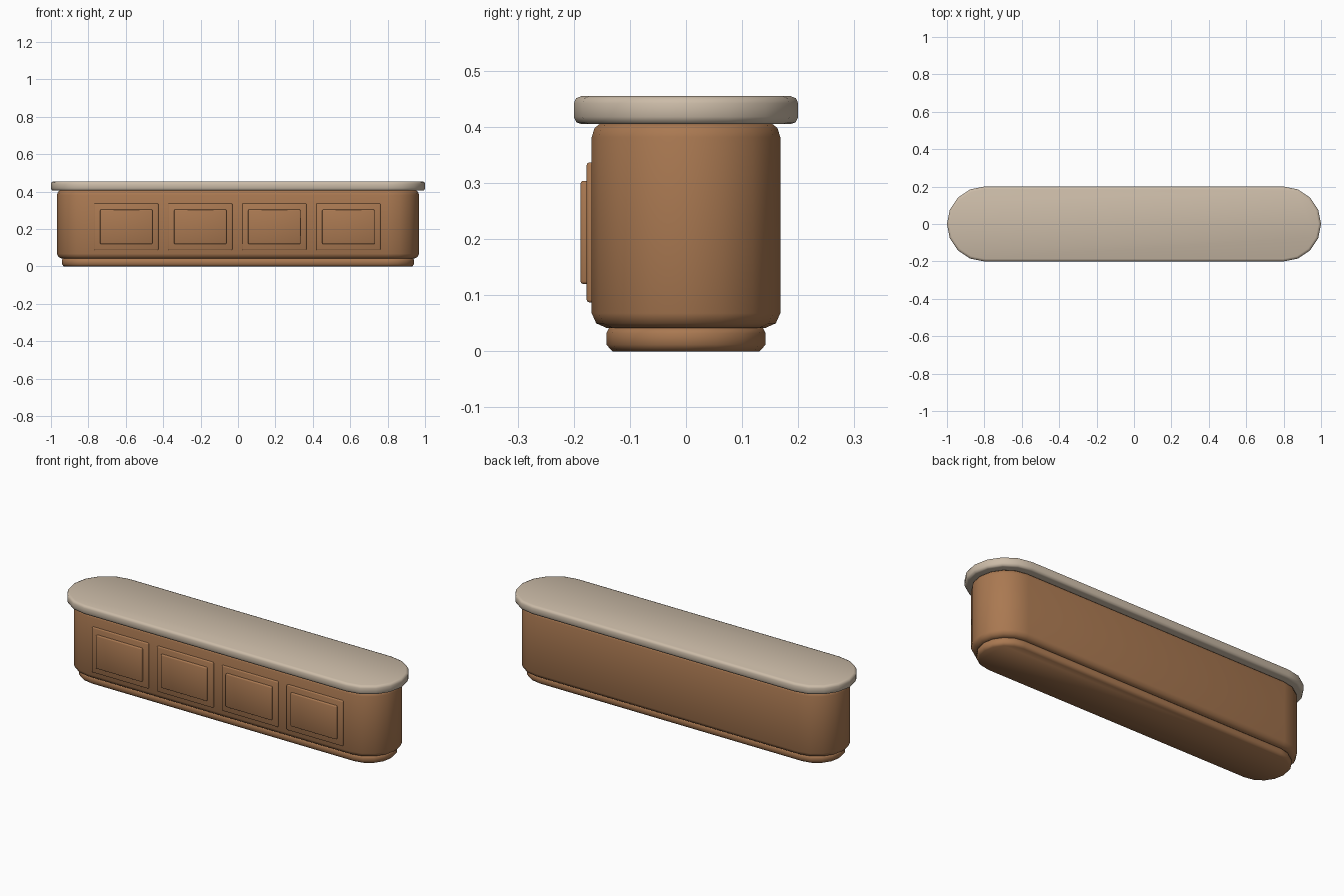
import bpy, bmesh
from math import pi, cos, sin

if "Cube" in bpy.data.objects:
    bpy.data.objects.remove(bpy.data.objects["Cube"])

END_X = 0.8      # centre of each rounded end
STEPS = 8        # sides per rounded end


def make_material(name, rgb):
    mat = bpy.data.materials.new(name)
    mat.use_nodes = True
    mat.diffuse_color = (*rgb, 1)
    mat.node_tree.nodes["Principled BSDF"].inputs["Base Color"].default_value = (*rgb, 1)
    return mat


wood = make_material("warm wood", (0.40, 0.19, 0.083))
stone = make_material("pale stone", (0.60, 0.50, 0.39))


def finish(name, bm, mat):
    bmesh.ops.recalc_face_normals(bm, faces=bm.faces)
    mesh = bpy.data.meshes.new(name)
    bm.to_mesh(mesh)
    bm.free()
    mesh.materials.append(mat)
    mesh.shade_smooth()
    obj = bpy.data.objects.new(name, mesh)
    bpy.context.collection.objects.link(obj)
    return obj


def stadium(name, profile, mat):
    """Stack of long round-ended outlines, one per (radius, height)."""
    bm = bmesh.new()
    rings = []
    for r, z in profile:
        ring = []
        for side in (1, -1):
            for i in range(STEPS + 1):
                a = -pi / 2 + pi * i / STEPS
                ring.append(bm.verts.new((side * (END_X + r * cos(a)), side * r * sin(a), z)))
        rings.append(ring)
    n = len(rings[0])
    for low, high in zip(rings, rings[1:]):
        for i in range(n):
            j = (i + 1) % n
            bm.faces.new((low[i], low[j], high[j], high[i]))
    bm.faces.new(rings[0][::-1])
    bm.faces.new(rings[-1])
    return finish(name, bm, mat)


def panel(name, x, width, z0, z1, y_front, y_back, bevel):
    """Softly bevelled plate on the front."""
    bm = bmesh.new()
    bmesh.ops.create_cube(bm, size=1)
    for v in bm.verts:
        v.co = (x + v.co.x * width,
                (y_front + y_back) / 2 + v.co.y * (y_back - y_front),
                (z0 + z1) / 2 + v.co.z * (z1 - z0))
    bmesh.ops.bevel(bm, geom=bm.edges[:], offset=bevel, segments=2,
                    profile=0.5, affect='EDGES')
    return finish(name, bm, wood)


# Plinth, cabinet body and worktop
stadium("plinth", [(0.131, 0), (0.142, 0.012), (0.142, 0.032), (0.137, 0.042)], wood)
stadium("cabinet_body", [(0.142, 0.042), (0.160, 0.050), (0.168, 0.068),
                         (0.168, 0.382), (0.163, 0.398), (0.153, 0.406)], wood)
stadium("worktop", [(0.186, 0.405), (0.195, 0.408), (0.200, 0.418),
                    (0.200, 0.442), (0.196, 0.451), (0.186, 0.455)], stone)

# Four raised double panels along the front
for i in range(4):
    cx = -0.597 + i * 0.3957
    panel(f"panel_frame_{i + 1}", cx, 0.343, 0.087, 0.337, -0.177, -0.15, 0.005)
    panel(f"panel_centre_{i + 1}", cx, 0.280, 0.120, 0.304, -0.188, -0.16, 0.005)
